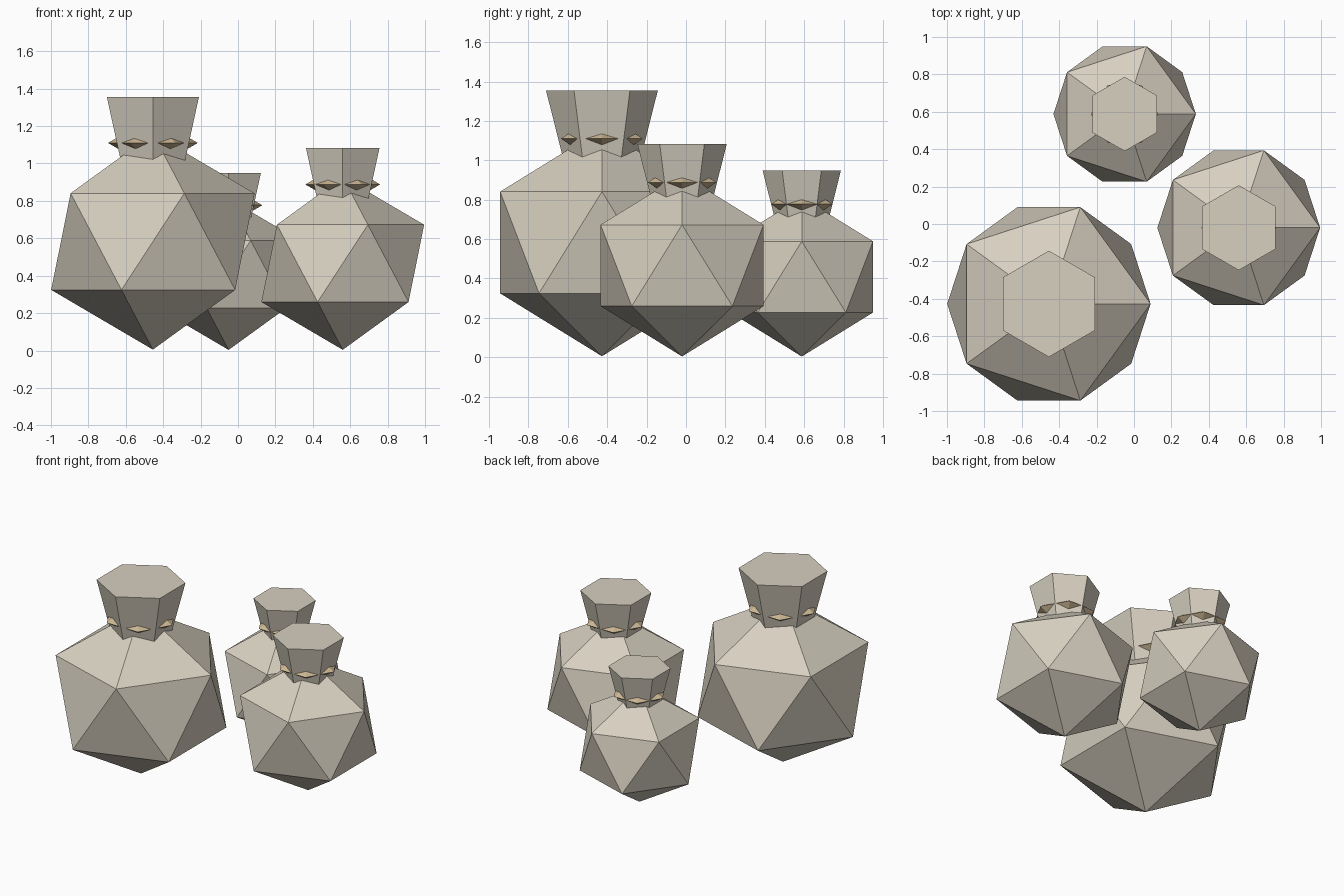
import bpy

cube = bpy.data.objects.get("Cube")
if cube:
    bpy.data.objects.remove(cube, do_unlink=True)


def make_material(name, rgb):
    mat = bpy.data.materials.new(name)
    mat.use_nodes = True
    mat.diffuse_color = (*rgb, 1)
    mat.node_tree.nodes["Principled BSDF"].inputs["Base Color"].default_value = (*rgb, 1)
    return mat


cloth = make_material("pale cloth", (0.68, 0.63, 0.53))
rope = make_material("tan rope", (0.60, 0.47, 0.29))


def finish(name, mat):
    obj = bpy.context.object
    obj.name = name
    obj.data.materials.append(mat)
    return obj


def sack(label, x, y, s):
    # Faceted body, slightly squashed
    bpy.ops.mesh.primitive_ico_sphere_add(
        subdivisions=1, radius=0.608 * s, location=(x, y, 0.5825 * s))
    finish(label + "_sack_body", cloth).scale.z = 0.95

    # Flared six-sided neck, sunk into the body
    bottom, top = 0.95 * s, 1.355 * s
    bpy.ops.mesh.primitive_cone_add(
        vertices=6, radius1=0.182 * s, radius2=0.284 * s, depth=top - bottom,
        location=(x, y, (bottom + top) / 2))
    finish(label + "_sack_neck", cloth)

    # Tie of constant thickness, poking out through the neck faces
    bpy.ops.mesh.primitive_torus_add(
        major_segments=6, minor_segments=3, major_radius=0.2 * s,
        minor_radius=0.04, location=(x, y, 1.11 * s))
    finish(label + "_sack_tie", rope)


sack("large", -0.455, -0.427, 1.0)
sack("medium", 0.56, -0.02, 0.8)
sack("small", -0.05, 0.588, 0.7)
